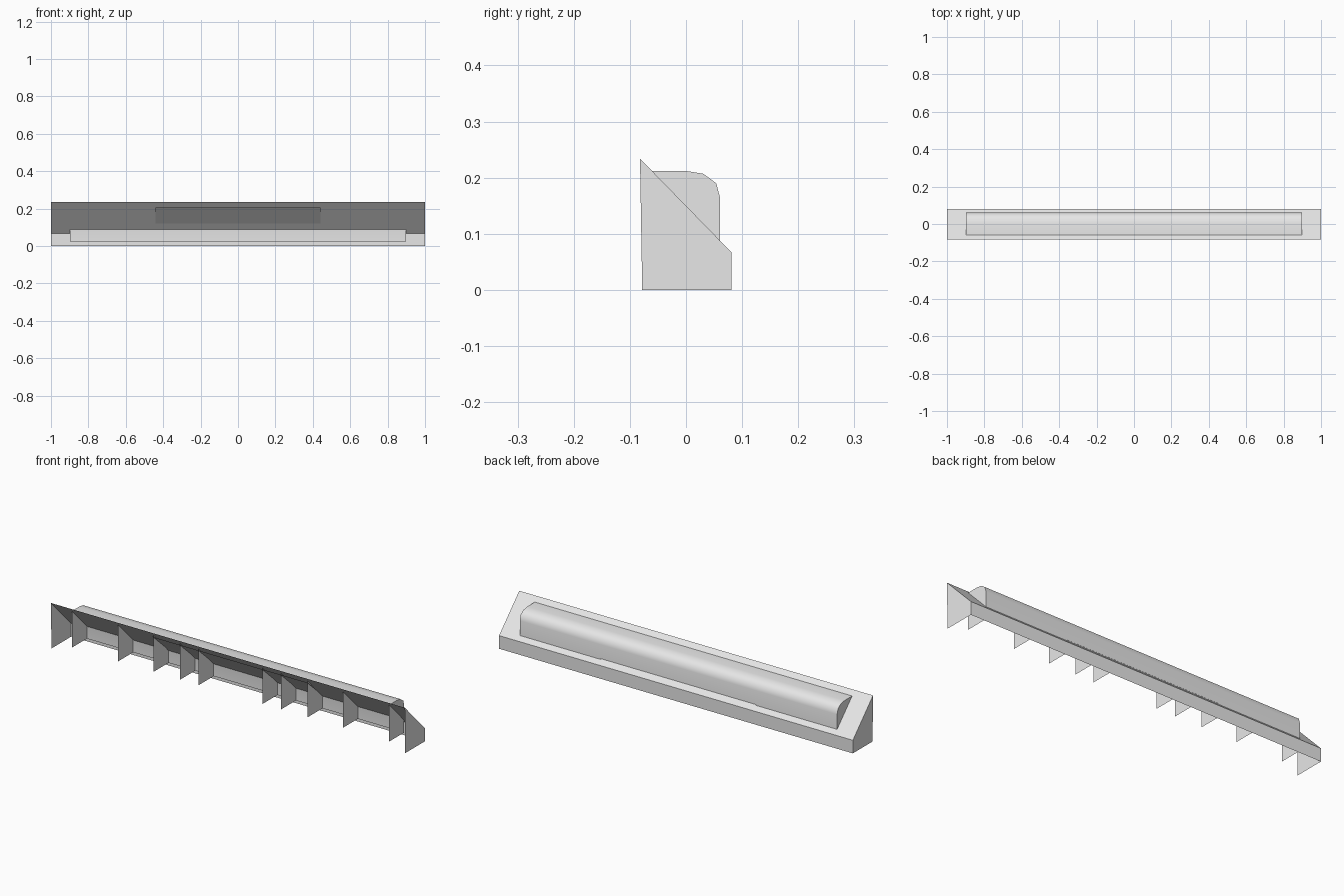
import bpy
import bmesh

cube = bpy.data.objects.get("Cube")
if cube:
    bpy.data.objects.remove(cube, do_unlink=True)

grey = bpy.data.materials.new("plain grey")
grey.use_nodes = True
colour = (0.8, 0.8, 0.8, 1)
grey.diffuse_color = colour
grey.node_tree.nodes["Principled BSDF"].inputs["Base Color"].default_value = colour


def finish(name, bm):
    """Turn a bmesh into a named grey object."""
    mesh = bpy.data.meshes.new(name)
    bm.to_mesh(mesh)
    bm.free()
    mesh.materials.append(grey)
    obj = bpy.data.objects.new(name, mesh)
    bpy.context.collection.objects.link(obj)
    return obj


def strip(name, path, half):
    """Sweep an open (y, z) path along x as a thin sheet."""
    bm = bmesh.new()
    left = [bm.verts.new((half, y, z)) for y, z in path]
    right = [bm.verts.new((-half, y, z)) for y, z in path]
    for i in range(len(path) - 1):
        bm.faces.new((left[i], left[i + 1], right[i + 1], right[i]))
    return finish(name, bm)


def panel(name, outline, x):
    """Fill a closed (y, z) outline as a flat sheet at x."""
    bm = bmesh.new()
    verts = [bm.verts.new((x, y, z)) for y, z in outline]
    if x < 0:
        verts.reverse()
    bm.faces.new(verts)
    return finish(name, bm)


# Outer shell, open at the front and underneath
crest, step, foot = (-0.082, 0.234), (0.081, 0.067), (0.081, 0)
strip("sloped_top_and_back_wall", [foot, step, crest], 1)

# Rounded housing standing through the slope
curve = [(0.061, 0.025), (0.061, 0.163), (0.054, 0.19), (0.031, 0.207),
         (0, 0.212), (-0.06, 0.212)]
housing = strip("rounded_housing", curve, 0.897)
bpy.context.view_layer.objects.active = housing
housing.select_set(True)
bpy.ops.object.shade_smooth_by_angle(angle=0.7)

# Shallow plate beneath the middle of the slope
strip("inner_plate", [(0.065, 0.088), (-0.065, 0.205)], 0.44)

# End walls, housing ends and inner ribs in mirrored pairs
end_outline = [(-0.078, 0), foot, step, crest]
cap_outline = [(-0.06, 0.025)] + curve
rib_outline = [(-0.06, 0.025), (0.061, 0.025), (0.061, 0.087), (-0.06, 0.211)]
for side, s in (("left", 1), ("right", -1)):
    panel(side + "_end_wall", end_outline, s)
    panel(side + "_housing_end", cap_outline, s * 0.897)
    for i, x in enumerate((0.18, 0.285, 0.435, 0.635)):
        panel(f"{side}_rib_{i + 1}", rib_outline, s * x)
